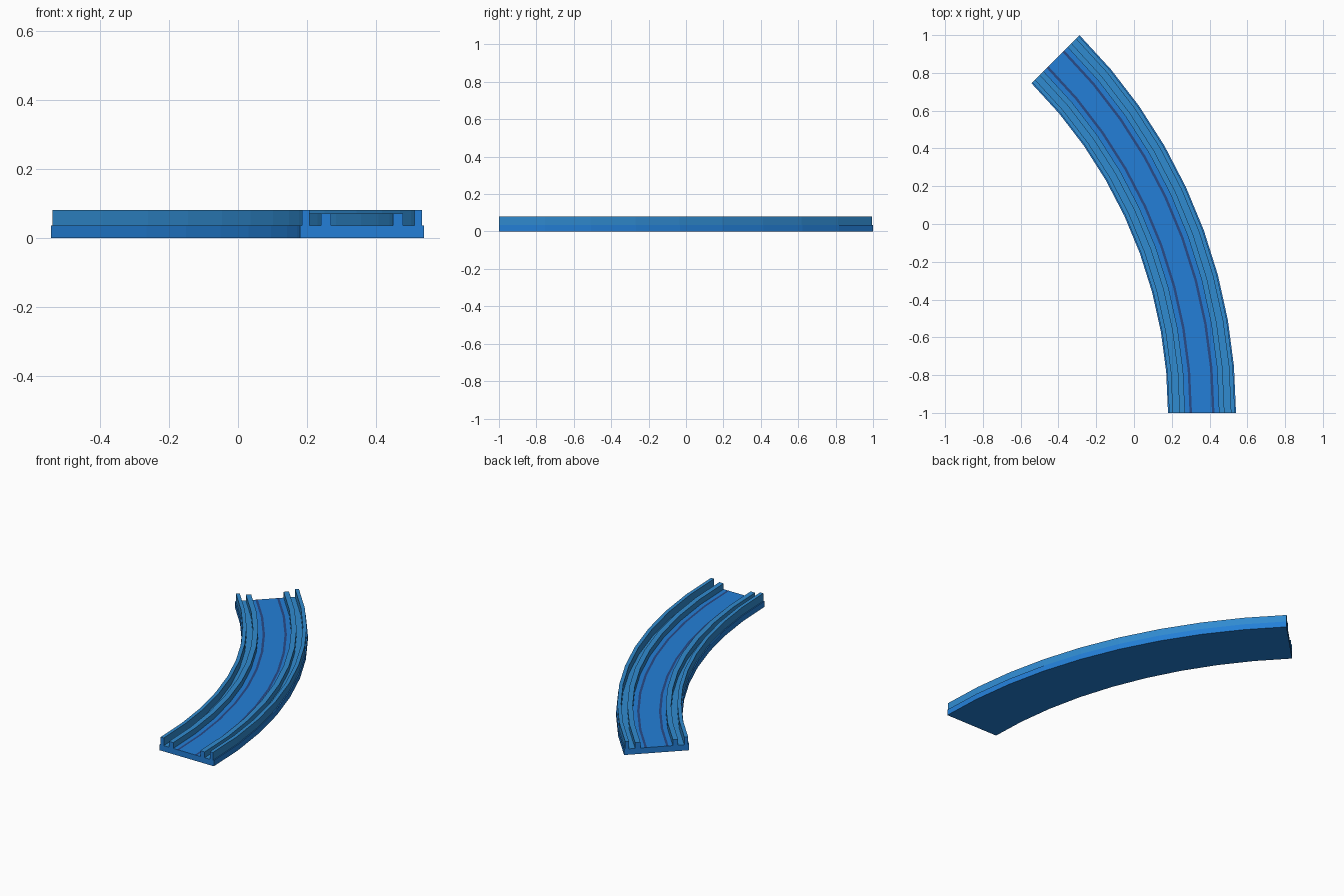
import bpy, bmesh, math

cube = bpy.data.objects.get("Cube")
if cube:
    bpy.data.objects.remove(cube, do_unlink=True)


def material(name, rgb):
    m = bpy.data.materials.new(name)
    m.use_nodes = True
    m.diffuse_color = (*rgb, 1)
    m.node_tree.nodes["Principled BSDF"].inputs["Base Color"].default_value = (*rgb, 1)
    return m


BASE, RAIL, STRIPE = range(3)
mats = [material("track blue", (0.017, 0.213, 0.68)),
        material("rail blue", (0.030, 0.258, 0.63)),
        material("stripe navy", (0.021, 0.07, 0.25))]

# Sweep: a 45 degree bend about a centre to the left of the track
MID, CX, CY, STEPS, SWEEP = 2.648, -2.288, -1.0, 9, math.pi / 4
FLOOR, INNER_TOP, OUTER_TOP = 0.035, 0.07, 0.081

# Half section from the middle outwards: offset, height, colour of the strip ending there
half = [(0.053, FLOOR, BASE), (0.066, FLOOR, STRIPE), (0.09, FLOOR, BASE),
        (0.09, INNER_TOP, RAIL), (0.119, INNER_TOP, RAIL), (0.119, FLOOR, RAIL),
        (0.153, FLOOR, RAIL), (0.153, OUTER_TOP, RAIL), (0.174, OUTER_TOP, RAIL),
        (0.174, FLOOR, RAIL), (0.18, FLOOR, BASE), (0.18, 0, BASE)]

# Mirror the half section into one closed loop; colours[i] is the strip from point i to i + 1
section = [(o, z) for o, z, c in half] + [(-o, z) for o, z, c in reversed(half)]
colours = [c for o, z, c in half[1:]] + [BASE] + [c for o, z, c in reversed(half[1:])] + [BASE]

bm = bmesh.new()
rings = []
for s in range(STEPS + 1):
    a = SWEEP * s / STEPS
    rings.append([bm.verts.new((CX + (MID + o) * math.cos(a),
                                CY + (MID + o) * math.sin(a), z)) for o, z in section])

# Walls, floor and rail strips
n = len(section)
for r0, r1 in zip(rings, rings[1:]):
    for i in range(n):
        j = (i + 1) % n
        f = bm.faces.new((r0[i], r0[j], r1[j], r1[i]))
        f.material_index = colours[i]

# End caps
for ring in (rings[0], rings[-1]):
    bm.faces.new(ring).material_index = BASE

bmesh.ops.recalc_face_normals(bm, faces=bm.faces)
mesh = bpy.data.meshes.new("curved_track")
bm.to_mesh(mesh)
bm.free()
for m in mats:
    mesh.materials.append(m)
track = bpy.data.objects.new("curved_track", mesh)
bpy.context.collection.objects.link(track)
